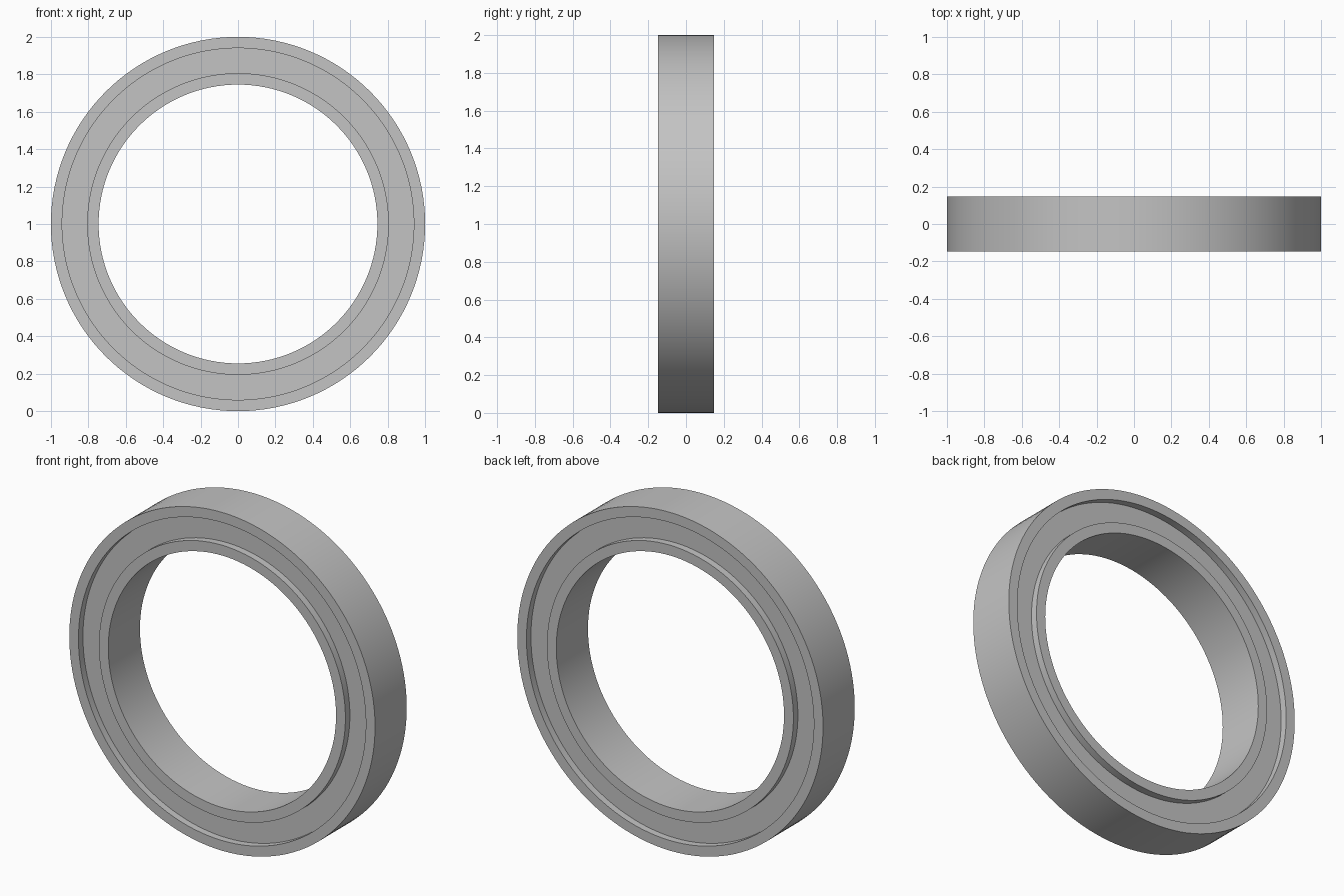
import bpy, bmesh
from math import cos, sin, tau, radians

cube = bpy.data.objects.get("Cube")
if cube:
    bpy.data.objects.remove(cube, do_unlink=True)

SEGMENTS = 128
HALF_WIDTH = 0.148
RECESS = 0.042
SEAL_THICKNESS = 0.03

# Single plain grey
grey = bpy.data.materials.new("steel grey")
grey.use_nodes = True
colour = (0.55, 0.55, 0.55, 1)
grey.diffuse_color = colour
grey.node_tree.nodes["Principled BSDF"].inputs["Base Color"].default_value = colour


def annulus(name, r_in, r_out, y0, y1):
    """Rectangular section swept round the y axis at height 1."""
    bm = bmesh.new()
    section = [(r_in, y0), (r_out, y0), (r_out, y1), (r_in, y1)]
    loops = []
    for i in range(SEGMENTS):
        a = tau * i / SEGMENTS
        loops.append([bm.verts.new((r * cos(a), y, 1 + r * sin(a))) for r, y in section])
    for i, here in enumerate(loops):
        there = loops[(i + 1) % SEGMENTS]
        for j in range(4):
            k = (j + 1) % 4
            bm.faces.new((here[j], here[k], there[k], there[j]))
    bmesh.ops.recalc_face_normals(bm, faces=bm.faces)
    mesh = bpy.data.meshes.new(name)
    bm.to_mesh(mesh)
    bm.free()
    mesh.materials.append(grey)
    obj = bpy.data.objects.new(name, mesh)
    bpy.context.collection.objects.link(obj)
    bpy.ops.object.select_all(action="DESELECT")
    obj.select_set(True)
    bpy.context.view_layer.objects.active = obj
    bpy.ops.object.shade_smooth_by_angle(angle=radians(30))


# Races
annulus("outer_race", 0.94, 1.0, -HALF_WIDTH, HALF_WIDTH)
annulus("inner_race", 0.745, 0.806, -HALF_WIDTH, HALF_WIDTH)

# Recessed seals between the races
for name, side in (("front_seal", -1), ("back_seal", 1)):
    face = HALF_WIDTH - RECESS
    annulus(name, 0.806, 0.94, side * face, side * (face - SEAL_THICKNESS))
